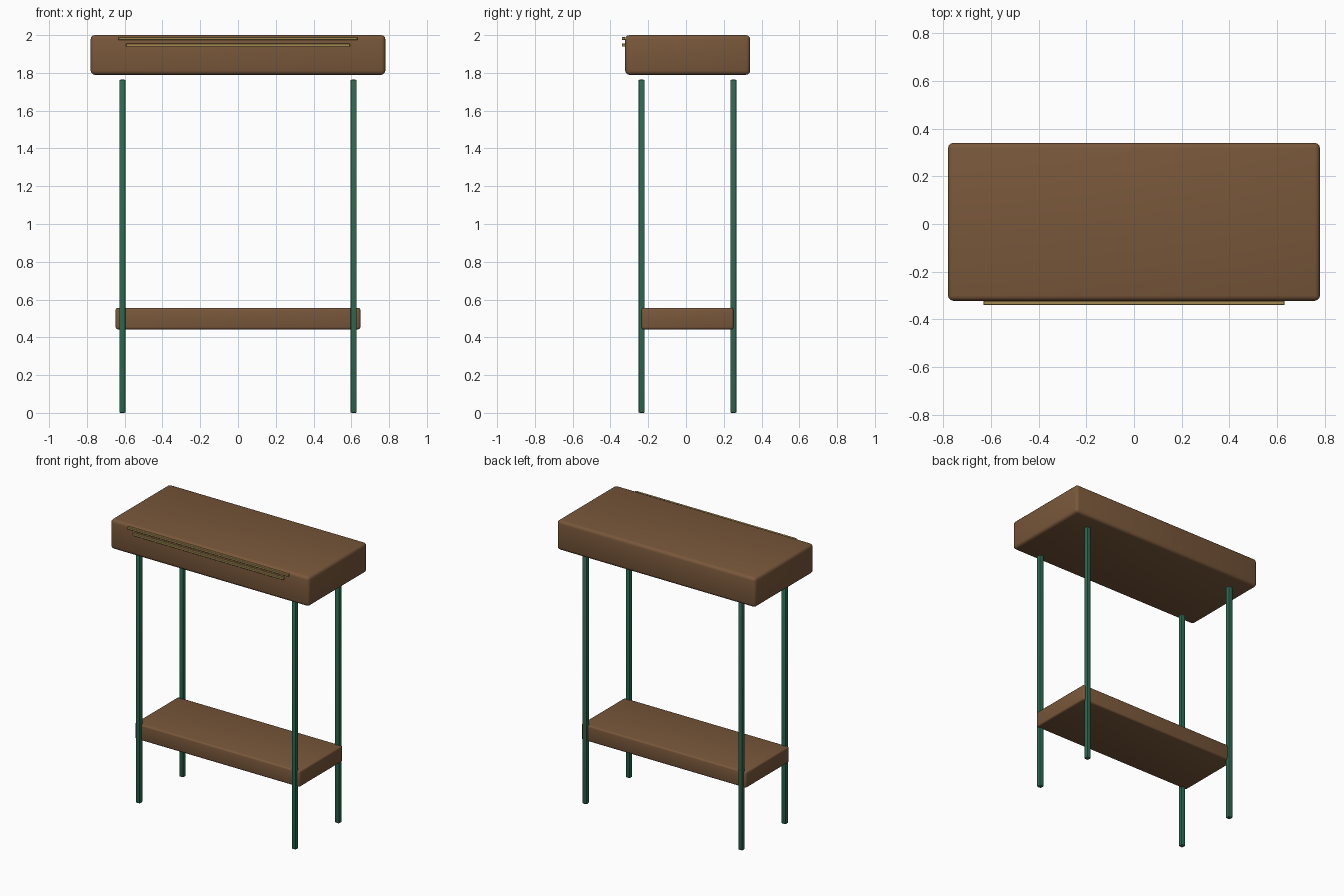
import bpy

if "Cube" in bpy.data.objects:
    bpy.data.objects.remove(bpy.data.objects["Cube"])


def material(name, rgb):
    m = bpy.data.materials.new(name)
    m.diffuse_color = (*rgb, 1.0)
    m.use_nodes = True
    m.node_tree.nodes["Principled BSDF"].inputs["Base Color"].default_value = m.diffuse_color
    return m


BROWN = material("brown_wood", (0.19, 0.096, 0.043))
GREEN = material("green_metal", (0.026, 0.144, 0.085))
BRASS = material("brass", (0.36, 0.25, 0.085))


def box(name, lo, hi, mat, bevel=0.0, segments=2):
    """Box between two corners with optional rounded edges."""
    mid = [(a + b) / 2 for a, b in zip(lo, hi)]
    bpy.ops.mesh.primitive_cube_add(size=1, location=mid)
    ob = bpy.context.object
    ob.name = name
    ob.scale = [b - a for a, b in zip(lo, hi)]
    bpy.ops.object.transform_apply(location=False, rotation=False, scale=True)
    ob.data.materials.append(mat)
    if bevel:
        mod = ob.modifiers.new("rounded_edges", 'BEVEL')
        mod.width = bevel
        mod.segments = segments
        bpy.ops.object.modifier_apply(modifier=mod.name)
        bpy.ops.object.shade_smooth_by_angle(angle=0.6)
    return ob


# Thick top slab and lower shelf
box("table_top", (-0.78, -0.322, 1.79), (0.78, 0.34, 2.0), BROWN, 0.022, 3)
box("lower_shelf", (-0.648, -0.235, 0.442), (0.648, 0.251, 0.556), BROWN, 0.012, 3)

# Four slim square legs, stopping just below the top
R = 0.0165
for side, x in (("left", -0.612), ("right", 0.612)):
    for end, y in (("front", -0.235), ("back", 0.251)):
        box(f"{end}_{side}_leg", (x - R, y - R, 0.0), (x + R, y + R, 1.764),
            GREEN, 0.006, 2)

# Two thin brass strips along the front edge
for name, half, z in (("upper_trim", 0.632, 1.982), ("lower_trim", 0.592, 1.947)):
    box(name, (-half, -0.34, z - 0.008), (half, -0.322, z + 0.008), BRASS, 0.002, 1)
